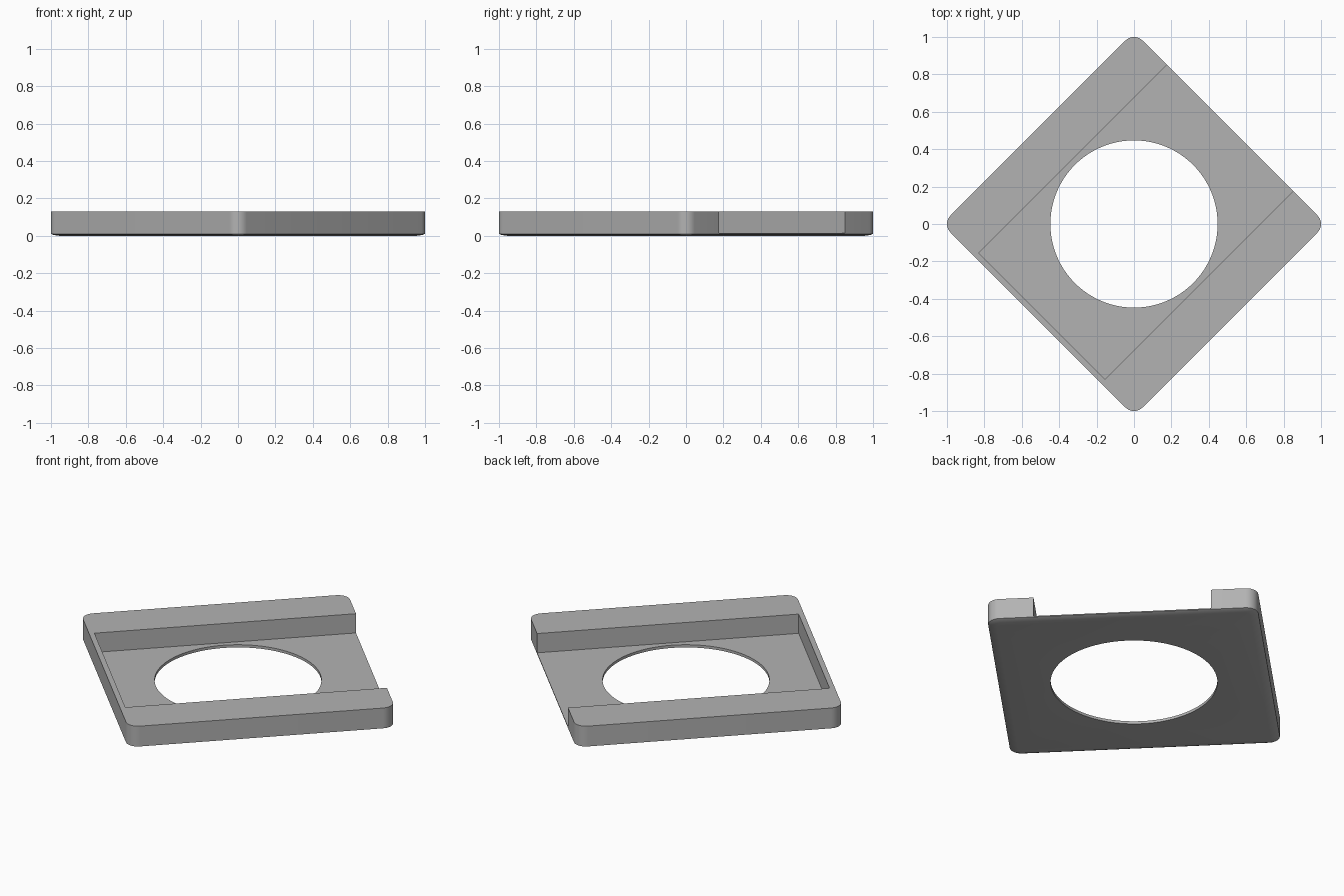
import bpy, bmesh, math
from mathutils import Matrix

HALF, RADIUS, HEIGHT = 0.726, 0.065, 0.13   # plate half width, corner radius, height
FLOOR, HOLE, SLOT = 0.016, 0.447, 0.477     # floor level, hole radius, slot half width
SLOT_END = -0.697
TURN = Matrix.Rotation(math.radians(45), 4, 'Z')

if "Cube" in bpy.data.objects:
    bpy.data.objects.remove(bpy.data.objects["Cube"])

grey = bpy.data.materials.new("light_grey")
grey.use_nodes = True
colour = (0.45, 0.45, 0.45, 1)
grey.diffuse_color = colour
grey.node_tree.nodes["Principled BSDF"].inputs["Base Color"].default_value = colour


def add_object(name, bm):
    bm.normal_update()
    mesh = bpy.data.meshes.new(name)
    bm.to_mesh(mesh)
    bm.free()
    mesh.materials.append(grey)
    obj = bpy.data.objects.new(name, mesh)
    bpy.context.collection.objects.link(obj)
    return obj


def rounded_ring(bm, inset, z, steps=10):
    # Rounded square outline, shrunk by the inset
    ring = []
    r = RADIUS - inset
    c = HALF - RADIUS
    for corner in range(4):
        mid = math.radians(45 + 90 * corner)
        cx, cy = c * math.sqrt(2) * math.cos(mid), c * math.sqrt(2) * math.sin(mid)
        for i in range(steps + 1):
            a = math.radians(90 * (corner + i / steps))
            ring.append(bm.verts.new((cx + r * math.cos(a), cy + r * math.sin(a), z)))
    return ring


# Plate with a softened lower edge
bm = bmesh.new()
levels = [(0.045, 0), (0.015, 0.004), (0, 0.01), (0, HEIGHT)]
rings = [rounded_ring(bm, inset, z) for inset, z in levels]
for low, high in zip(rings, rings[1:]):
    for i in range(len(low)):
        j = (i + 1) % len(low)
        bm.faces.new((low[i], low[j], high[j], high[i]))
bm.faces.new(rings[0][::-1])
bm.faces.new(rings[-1])
bm.transform(TURN)
plate = add_object("slotted_plate", bm)

# Slot cutter, open at the back left edge
bm = bmesh.new()
bmesh.ops.create_cube(bm, size=1)
length = 1 - SLOT_END
bmesh.ops.scale(bm, vec=(length, 2 * SLOT, 1), verts=bm.verts)
bmesh.ops.translate(bm, vec=(SLOT_END + length / 2, 0, FLOOR + 0.5), verts=bm.verts)
bm.transform(TURN)
slot = add_object("slot_cutter", bm)

# Round hole cutter
bm = bmesh.new()
bmesh.ops.create_cone(bm, cap_ends=True, segments=96, radius1=HOLE, radius2=HOLE, depth=1)
hole = add_object("hole_cutter", bm)

# Cut the plate and discard the cutters
bpy.ops.object.select_all(action='DESELECT')
plate.select_set(True)
bpy.context.view_layer.objects.active = plate
for cutter in (slot, hole):
    cutter.hide_render = True
    mod = plate.modifiers.new(cutter.name, 'BOOLEAN')
    mod.operation, mod.solver, mod.object = 'DIFFERENCE', 'EXACT', cutter
    bpy.ops.object.modifier_apply(modifier=mod.name)
    bpy.data.objects.remove(cutter)
bpy.ops.object.shade_smooth_by_angle(angle=math.radians(30))
